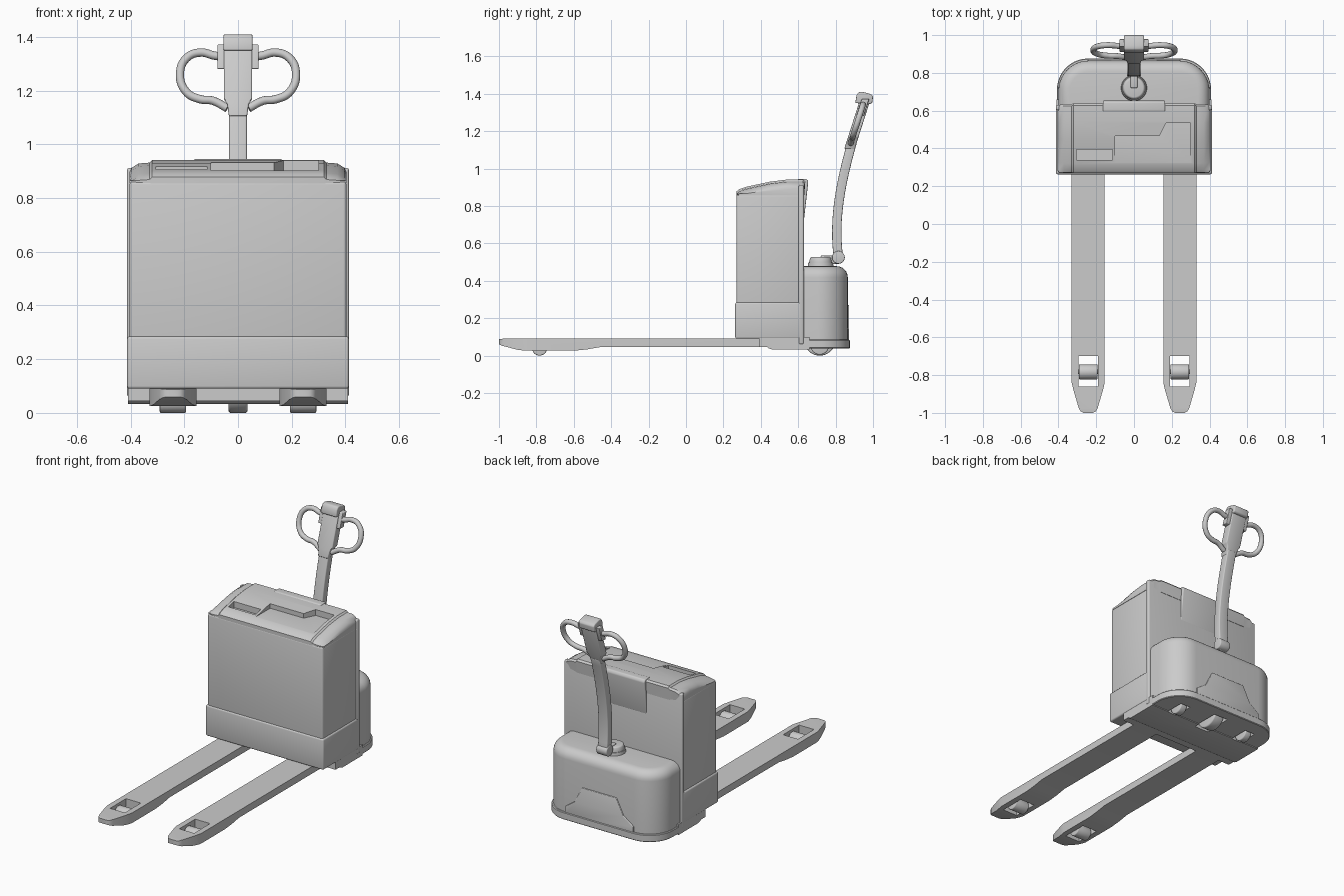
import bpy, bmesh, math
from mathutils import Vector
from mathutils.geometry import interpolate_bezier

if "Cube" in bpy.data.objects:
    bpy.data.objects.remove(bpy.data.objects["Cube"])


def mesh_object(name, bm):
    bmesh.ops.recalc_face_normals(bm, faces=bm.faces)
    me = bpy.data.meshes.new(name)
    bm.to_mesh(me)
    bm.free()
    ob = bpy.data.objects.new(name, me)
    bpy.context.collection.objects.link(ob)
    return ob


def prism(name, pts, axis, a, b):
    """Extrude a 2D outline along an axis from a to b."""
    place = {'x': lambda p, t: (t, p[0], p[1]),
             'y': lambda p, t: (p[0], t, p[1]),
             'z': lambda p, t: (p[0], p[1], t)}[axis]
    bm = bmesh.new()
    lo = [bm.verts.new(place(p, a)) for p in pts]
    hi = [bm.verts.new(place(p, b)) for p in pts]
    n = len(pts)
    bm.faces.new(lo)
    bm.faces.new(hi)
    for i in range(n):
        j = (i + 1) % n
        bm.faces.new((lo[i], lo[j], hi[j], hi[i]))
    return mesh_object(name, bm)


def box(name, x0, x1, y0, y1, z0, z1):
    return prism(name, [(x0, y0), (x1, y0), (x1, y1), (x0, y1)], 'z', z0, z1)


def cyl(name, loc, r1, r2, length, axis='x'):
    rot = (0, math.pi / 2, 0) if axis == 'x' else (0, 0, 0)
    bpy.ops.mesh.primitive_cone_add(vertices=40, radius1=r1, radius2=r2, depth=length,
                                    location=loc, rotation=rot)
    ob = bpy.context.object
    ob.name = name
    return ob


def finish(ob, bevel=0, cuts=(), op='DIFFERENCE', segments=3):
    """Bevel, cut, apply and shade a part."""
    if bevel:
        m = ob.modifiers.new("bevel", 'BEVEL')
        m.width, m.segments, m.limit_method = bevel, segments, 'ANGLE'
    for c in cuts:
        m = ob.modifiers.new("cut", 'BOOLEAN')
        m.object, m.operation, m.solver = c, op, 'EXACT'
        c.hide_render = True
    bpy.ops.object.select_all(action='DESELECT')
    ob.select_set(True)
    bpy.context.view_layer.objects.active = ob
    bpy.ops.object.convert(target='MESH')
    bpy.ops.object.shade_smooth_by_angle(angle=math.radians(32))
    return ob


def discard(*obs):
    for o in obs:
        bpy.data.objects.remove(o)


# Battery body, lower band and rear frame strip
finish(prism("battery_body", [(.27, .1), (.27, .862), (.615, .862), (.615, .1)],
             'x', -.404, .404), .012)
finish(box("lower_band", -.413, .413, .263, .62, .09, .285), .01)
finish(box("rear_frame", -.413, .413, .602, .63, .06, .912), .008)

# Top cover, lofted across x with dropped shoulders
side = [(.27, .855), (.27, .878), (.285, .89), (.32, .902), (.45, .93), (.54, .941),
        (.628, .941), (.638, .93), (.632, .855)]
half = [(.405, .045), (.396, .028), (.37, .012), (.33, .009), (.32, 0)]
bm = bmesh.new()
rows = []
for x, drop in [(-x, d) for x, d in half] + half[::-1]:
    inset = drop * .25
    rows.append([bm.verts.new((x, y + inset * (.45 - y) / .18,
                               z if z < .86 else max(z - drop, .864 + (z - .87) * .1)))
                 for y, z in side])
for r, s in zip(rows, rows[1:]):
    for i in range(len(side)):
        j = (i + 1) % len(side)
        bm.faces.new((r[i], r[j], s[j], s[i]))
bm.faces.new(rows[0])
bm.faces.new(rows[-1])
cover = mesh_object("top_cover", bm)
tray = prism("tray_cutter", [(-.1, .30), (.3, .30), (.3, .535), (.17, .535), (.135, .465),
                             (-.1, .465)], 'z', .903, 1)
slot = box("slot_cutter", -.305, -.115, .338, .395, .88, 1)
finish(cover, 0, [tray, slot])
discard(tray, slot)

# Rear bump on the cover
finish(prism("rear_bump", [(.58, .93), (.6, .945), (.645, .945), (.654, .93), (.63, .72),
                           (.58, .72)], 'x', -.165, .165), .006)

# Wheel pockets
pockets = [box("pocket_cutter", x - w, x + w, .715 - l, .715 + l, -.1, .15)
           for x, w, l in ((-.25, .035, .06), (0, .05, .09), (.25, .035, .06))]

# Rounded motor cover with soft top edge
R = .16
arc = [(R * math.cos(a), R * math.sin(a)) for a in [i * math.pi / 20 for i in range(11)]]
right = [(.4 - R + x, .865 - R + y) for x, y in arc]
plan = [(.4, .5)] + right + [(-x, y) for x, y in right[::-1]] + [(-.4, .5)]
motor = prism("motor_cover", plan, 'z', .045, .478)
bm = bmesh.new()
bm.from_mesh(motor.data)
top = [e for e in bm.edges if all(v.co.z > .47 for v in e.verts)]
bmesh.ops.bevel(bm, geom=top, offset=.06, segments=6, profile=.5, affect='EDGES')
bm.to_mesh(motor.data)
bm.free()
finish(motor, 0, pockets)

# Skirt under the motor cover and raised bumper panel
skirt = prism("rear_skirt", [(x * 1.02, .5 + (y - .5) * 1.03) for x, y in plan], 'z', .038, .085)
finish(skirt, .004, pockets, segments=1)
finish(prism("rear_bumper", [(-.24, .06), (.24, .06), (.24, .12), (.17, .17), (.12, .27),
                             (-.12, .27), (-.17, .17), (-.24, .12)], 'y', .8, .872), .004)

# Chassis belly between forks and motor cover
belly = prism("chassis_belly", [(.385, .1), (.44, .04), (.46, .033), (.66, .033), (.66, .1)],
              'x', -.41, .41)
finish(belly, 0, pockets)
discard(*pockets)
finish(box("front_crossbar", -.41, .41, .39, .5, .045, .1))

# Drive wheel and casters
finish(cyl("drive_wheel", (0, .715, .085), .085, .085, .07), .008)
for s in (-1, 1):
    finish(cyl("caster_wheel", (s * .25, .715, .055), .05, .05, .045), .006)

# Forks with tapered tips, roller holes and rollers
for s in (-1, 1):
    cx = s * .2425
    fork = prism("fork", [(-1, .088), (-1, .06), (-.985, .053), (-.9, .031), (-.86, .026),
                          (-.6, .026), (-.53, .033), (-.46, .045), (.46, .045), (.46, .09),
                          (-.98, .09)], 'x', cx - .09, cx + .09)
    tip = [(.0875, .5), (.0875, -.84), (.078, -.88), (.05, -.975), (.04, -.992), (.025, -1)]
    shape = prism("fork_plan_cutter", [(cx + x, y) for x, y in tip] +
                  [(cx - x, y) for x, y in tip[::-1]], 'z', 0, .2)
    hole = box("hole_cutter", cx - .052, cx + .052, -.86, -.70, -.1, .2)
    finish(fork, 0, [shape], 'INTERSECT')
    finish(fork, 0, [hole])
    discard(shape, hole)
    finish(cyl("fork_roller", (cx, -.783, .04), .04, .04, .098), .005)
    finish(cyl("roller_axle", (cx, -.783, .045), .012, .012, .12))

# Tiller turret and pivot
finish(cyl("turret_base", (0, .72, .482), .07, .066, .03, 'z'))
finish(cyl("turret_cap", (0, .72, .51), .064, .055, .036, 'z'), .008)
finish(box("pivot_lug", -.018, .018, .72, .82, .49, .535), .006)
finish(cyl("tiller_pivot", (0, .815, .525), .034, .034, .074), .005)

# Curved tiller arm
path = interpolate_bezier(Vector((.815, .525)), Vector((.785, .74)), Vector((.835, .95)),
                          Vector((.888, 1.14)), 14)
front, back = [], []
for i, p in enumerate(path):
    t = (path[min(i + 1, 13)] - path[max(i - 1, 0)]).normalized()
    n = Vector((t.y, -t.x)) * .025
    front.append(p - n)
    back.append(p + n)
finish(prism("tiller_arm", front + back[::-1], 'x', -.033, .033), .006)


# Control head, leaning back with the arm
def lean(z):
    return .882 + .32 * (z - 1.13)


def leaning(ob, z0=1.13):
    for v in ob.data.vertices:
        v.co.y += lean(v.co.z)
    return ob


outline = [(.034, 1.105), (.04, 1.15), (.053, 1.17), (.053, 1.375)]
head = prism("control_head", outline + [(-x, z) for x, z in outline[::-1]], 'y', -.028, .028)
finish(leaning(head), .006)
finish(prism("head_cap", [(.905, 1.35), (.912, 1.392), (.925, 1.409), (.945, 1.41),
                          (.99, 1.397), (1, 1.385), (.996, 1.352), (.985, 1.345)],
             'x', -.054, .054), .006)

# Side buttons and looped grips
loop = [(.04, 1.325), (.085, 1.33), (.14, 1.342), (.19, 1.323), (.216, 1.265), (.192, 1.195),
        (.14, 1.168), (.095, 1.163), (.04, 1.135)]
for s in (-1, 1):
    button = box("side_button", min(s * .04, s * .077), max(s * .04, s * .077),
                 -.02, .02, 1.28, 1.372)
    finish(leaning(button), .004)
    cu = bpy.data.curves.new("handle_grip", 'CURVE')
    cu.dimensions, cu.bevel_depth, cu.bevel_resolution = '3D', .0155, 4
    cu.use_fill_caps = True
    sp = cu.splines.new('BEZIER')
    sp.bezier_points.add(len(loop) - 1)
    for bp, (x, z) in zip(sp.bezier_points, loop):
        bp.co = (s * x, lean(z) - .003, z)
        bp.handle_left_type = bp.handle_right_type = 'AUTO'
    grip = bpy.data.objects.new("handle_grip", cu)
    bpy.context.collection.objects.link(grip)
    finish(grip)
